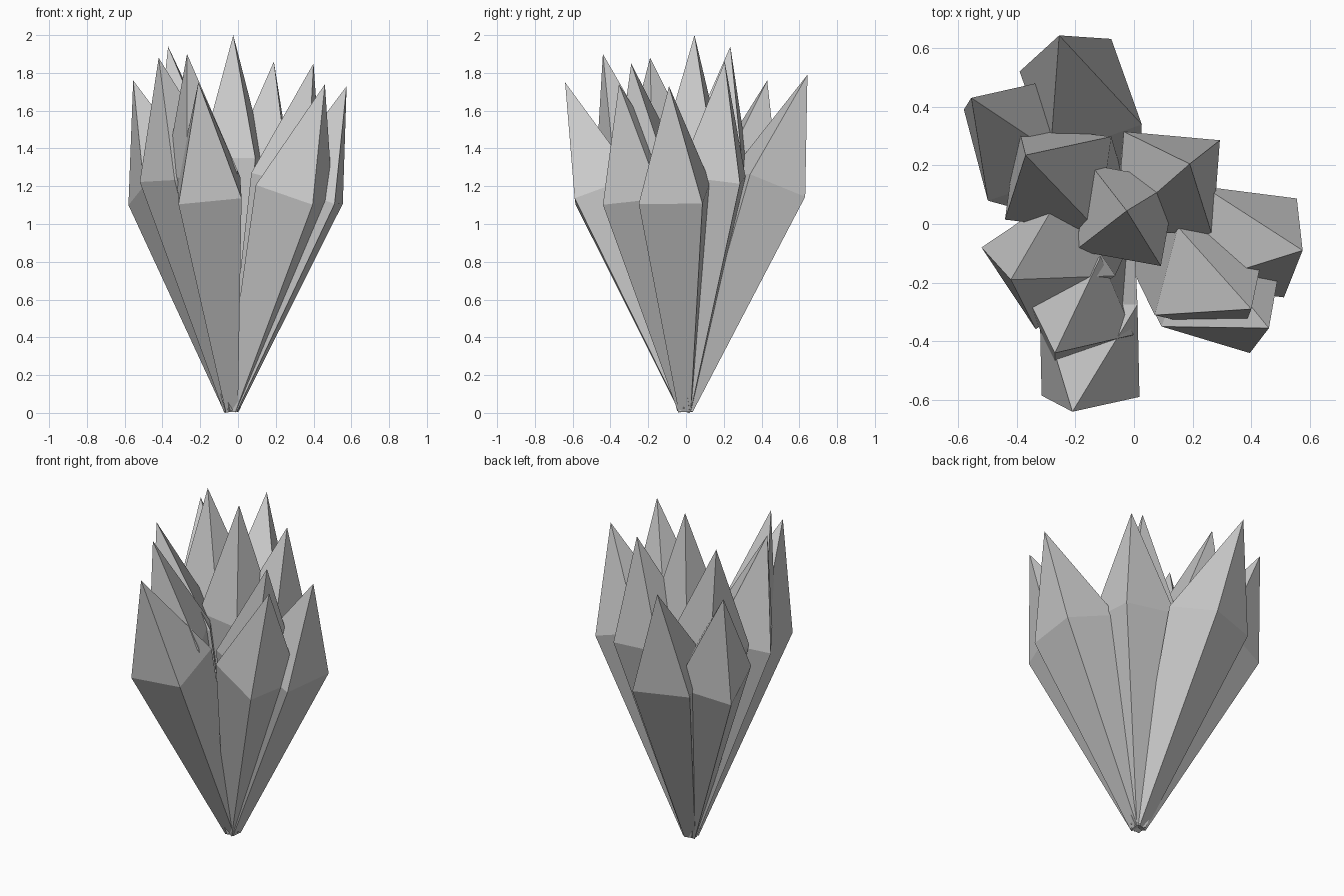
import bpy
from mathutils import Vector

if "Cube" in bpy.data.objects:
    bpy.data.objects.remove(bpy.data.objects["Cube"])

ROOT = Vector((-0.033, -0.003, 0.016))   # common point the crystals grow from
SHOULDER = 0.67                          # where the shaft ends and the point begins
FOOT = 0.19                              # foot size relative to shoulder

# tip position, plan position of one shoulder corner
CRYSTALS = [
    ((-0.21, -0.64, 1.75), (-0.315, -0.585)),
    ((-0.27, -0.44, 1.90), (-0.27, -0.48)),
    ((-0.42, -0.19, 1.88), (-0.52, -0.08)),
    ((0.40, -0.29, 1.85), (0.150, -0.01)),
    ((0.46, -0.355, 1.74), (0.395, -0.44)),
    ((0.575, -0.09, 1.73), (0.555, 0.087)),
    ((-0.025, 0.045, 2.00), (-0.20, -0.09)),
    ((-0.37, 0.235, 1.94), (-0.44, 0.015)),
    ((-0.555, 0.43, 1.76), (-0.58, 0.39)),
    ((-0.255, 0.643, 1.79), (-0.39, 0.52)),
    ((0.19, 0.205, 1.86), (-0.035, 0.315)),
]


def crystal(name, tip, corner):
    """Four-sided shaft widening from a small foot, closed by a pyramid."""
    tip = Vector(tip)
    axis = (tip - ROOT).normalized()
    mid = ROOT.lerp(tip, SHOULDER)
    # corner direction lying square to the axis
    dx, dy = corner[0] - mid.x, corner[1] - mid.y
    u = Vector((dx, dy, -(dx * axis.x + dy * axis.y) / axis.z))
    v = axis.cross(u)
    spokes = [u, v, -u, -v]
    verts = [ROOT + s * FOOT for s in spokes] + [mid + s for s in spokes] + [tip]
    faces = [(3, 2, 1, 0)]
    for i in range(4):
        j = (i + 1) % 4
        faces += [(i, j, j + 4, i + 4), (i + 4, j + 4, 8)]
    mesh = bpy.data.meshes.new(name)
    mesh.from_pydata(verts, [], faces)
    mesh.update()
    bpy.context.collection.objects.link(bpy.data.objects.new(name, mesh))


# crystal cluster
for n, (tip, corner) in enumerate(CRYSTALS, 1):
    crystal(f"crystal_{n}", tip, corner)
